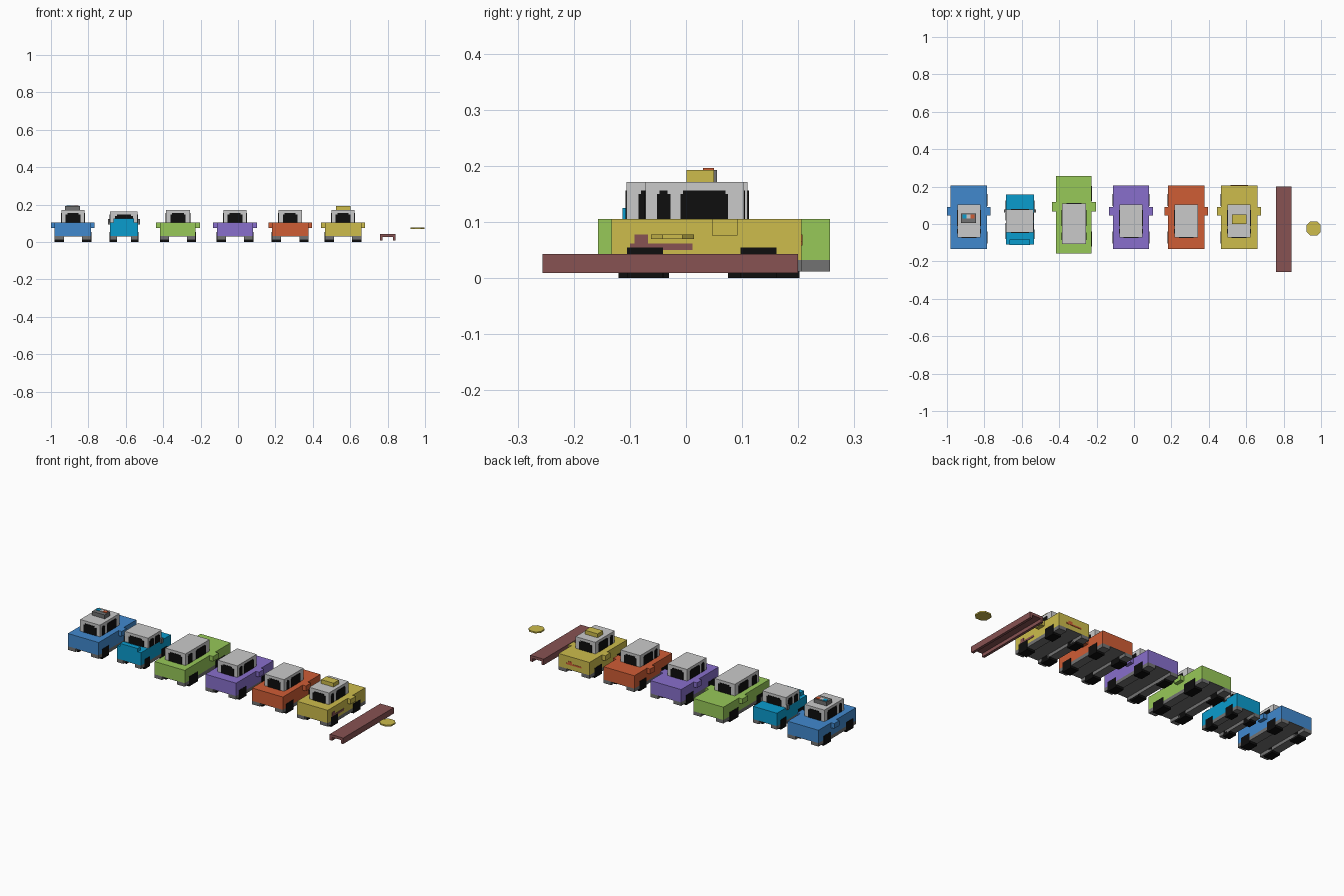
import bpy, bmesh

if "Cube" in bpy.data.objects:
    bpy.data.objects.remove(bpy.data.objects["Cube"])


def mat(name, hexcol):
    m = bpy.data.materials.new(name)
    rgb = [int(hexcol[i:i + 2], 16) / 255 for i in (0, 2, 4)]
    lin = [c / 12.92 if c < 0.04045 else ((c + 0.055) / 1.055) ** 2.4 for c in rgb]
    m.diffuse_color = (*lin, 1)
    m.use_nodes = True
    m.node_tree.nodes["Principled BSDF"].inputs["Base Color"].default_value = m.diffuse_color
    return m


BLUE = mat("blue", "4189CE")
CYAN = mat("cyan", "0A9CCE")
GREEN = mat("green", "97C858")
PURPLE = mat("purple", "886FCC")
ORANGE = mat("orange", "CF5D35")
YELLOW = mat("yellow", "CDBC4C")
BROWN = mat("brown", "875252")
LIGHT = mat("light grey", "CACACA")
GREY = mat("dark grey", "727272")
BLACK = mat("black", "0E0E0E")


def boxes(name, material, *bounds):
    """One object made of axis-aligned boxes (x0, x1, y0, y1, z0, z1)."""
    bm = bmesh.new()
    for x0, x1, y0, y1, z0, z1 in bounds:
        for v in bmesh.ops.create_cube(bm, size=1)["verts"]:
            v.co = ((x0 + x1) / 2 + v.co.x * (x1 - x0),
                    (y0 + y1) / 2 + v.co.y * (y1 - y0),
                    (z0 + z1) / 2 + v.co.z * (z1 - z0))
    me = bpy.data.meshes.new(name)
    bm.to_mesh(me)
    bm.free()
    me.materials.append(material)
    ob = bpy.data.objects.new(name, me)
    bpy.context.collection.objects.link(ob)
    return ob


T = 0.002  # thickness of window and decal plates


def car(name, color, cx, half, y0, y1, cab_half, c0, c1, roof, wheels, wheel_len,
        side_windows, win_z0=0.105):
    # body shell, underside and side skirts that leave a channel below
    boxes(name + "_body", color, (cx - half, cx + half, y0, y1, 0.032, 0.105))
    foot = half * 0.5
    skirts = [(cx - half, cx - half + foot, y0, y1, 0.012, 0.032),
              (cx + half - foot, cx + half, y0, y1, 0.012, 0.032)]
    boxes(name + "_skirts", GREY, *skirts,
          (cx - half + foot, cx + half - foot, y0, y1, 0.030, 0.032))
    # square wheels
    w = []
    for s in (-1, 1):
        for y in wheels:
            xa, xb = sorted((cx + s * (half + T), cx + s * (half - foot)))
            w.append((xa, xb, y, y + wheel_len, 0, 0.055))
    boxes(name + "_wheels", BLACK, *w)
    # cabin
    boxes(name + "_cabin", LIGHT,
          (cx - cab_half, cx + cab_half, c0, c1, 0.105, roof))
    # windows with stepped upper corners
    top = roof - 0.015
    wins = []
    wh = cab_half * 0.64
    for ya, yb in ((c0 - T, c0), (c1, c1 + T)):
        wins += [(cx - wh, cx + wh, ya, yb, win_z0, top - 0.008),
                 (cx - wh + 0.01, cx + wh - 0.01, ya, yb, top - 0.008, top)]
    for s in (-1, 1):
        xa, xb = sorted((cx + s * cab_half, cx + s * (cab_half + T)))
        for a, b in side_windows:
            wins += [(xa, xb, a, b, 0.105, top - 0.006),
                     (xa, xb, a + 0.005, b - 0.005, top - 0.006, top)]
    boxes(name + "_windows", BLACK, *wins)


def mirrors(name, color, cx, half, reach, y0, y1, z0, z1):
    boxes(name + "_mirrors", color,
          (cx - reach, cx - half, y0, y1, z0, z1),
          (cx + half, cx + reach, y0, y1, z0, z1))


# four saloon cars of the same size
for name, color, cx in (("blue_car", BLUE, -0.883), ("purple_car", PURPLE, -0.016),
                        ("orange_car", ORANGE, 0.279), ("yellow_car", YELLOW, 0.562)):
    car(name, color, cx, 0.097, -0.133, 0.206, 0.062, -0.072, 0.103, 0.171,
        (-0.105, 0.097), 0.064, ((-0.052, -0.028), (-0.010, 0.075)))
    mirrors(name, color, cx, 0.097, 0.117, 0.046, 0.092, 0.076, 0.105)

# long green car
car("green_car", GREEN, -0.321, 0.095, -0.157, 0.257, 0.064, -0.106, 0.110, 0.171,
    (-0.120, 0.122), 0.080, ((-0.085, -0.045), (-0.010, 0.075)))
mirrors("green_car", GREEN, -0.321, 0.095, 0.117, 0.067, 0.118, 0.076, 0.105)

# small cyan car with raised bonnet and thin mirrors
car("cyan_car", CYAN, -0.610, 0.075, -0.110, 0.159, 0.074, -0.045, 0.078, 0.163,
    (-0.080, 0.075), 0.050, ((-0.030, 0.005), (0.018, 0.058)))
boxes("cyan_car_bonnet", CYAN, (-0.665, -0.555, -0.113, -0.084, 0.105, 0.125))
mirrors("cyan_car", GREY, -0.610, 0.075, 0.086, 0.061, 0.078, 0.095, 0.122)

# emergency light bar on the blue car
boxes("light_bar", GREY, (-0.925, -0.845, 0.006, 0.055, 0.171, 0.193))
boxes("light_bar_blue", CYAN, (-0.918, -0.895, 0.030, 0.050, 0.193, 0.196))
boxes("light_bar_white", LIGHT, (-0.895, -0.875, 0.030, 0.050, 0.193, 0.196))
boxes("light_bar_red", ORANGE, (-0.875, -0.852, 0.030, 0.050, 0.193, 0.196))

# roof sign and painted marks on the yellow car
boxes("roof_sign", YELLOW, (0.523, 0.602, 0.001, 0.050, 0.171, 0.193))
boxes("side_mark", BROWN,
      (0.659, 0.661, -0.100, 0.012, 0.050, 0.062),
      (0.659, 0.661, -0.092, -0.068, 0.062, 0.078))
boxes("rear_mark", ORANGE,
      (0.515, 0.610, 0.206, 0.208, 0.058, 0.066),
      (0.575, 0.600, 0.206, 0.208, 0.066, 0.078))

# ramp: upside-down channel
boxes("ramp", BROWN,
      (0.758, 0.843, -0.256, 0.200, 0.028, 0.043),
      (0.758, 0.773, -0.256, 0.200, 0.009, 0.028),
      (0.828, 0.843, -0.256, 0.200, 0.009, 0.028))

# flat coin with eight sides
bm = bmesh.new()
a, b = 0.038, 0.018
ring = [(a, -b), (a, b), (b, a), (-b, a), (-a, b), (-a, -b), (-b, -a), (b, -a)]
face = bm.faces.new([bm.verts.new((0.960 + x, -0.024 + y, 0.070)) for x, y in ring])
ext = bmesh.ops.extrude_face_region(bm, geom=[face], use_keep_orig=True)
for v in ext["geom"]:
    if isinstance(v, bmesh.types.BMVert):
        v.co.z += 0.008
bmesh.ops.recalc_face_normals(bm, faces=bm.faces)
me = bpy.data.meshes.new("coin")
bm.to_mesh(me)
bm.free()
me.materials.append(YELLOW)
bpy.context.collection.objects.link(bpy.data.objects.new("coin", me))
